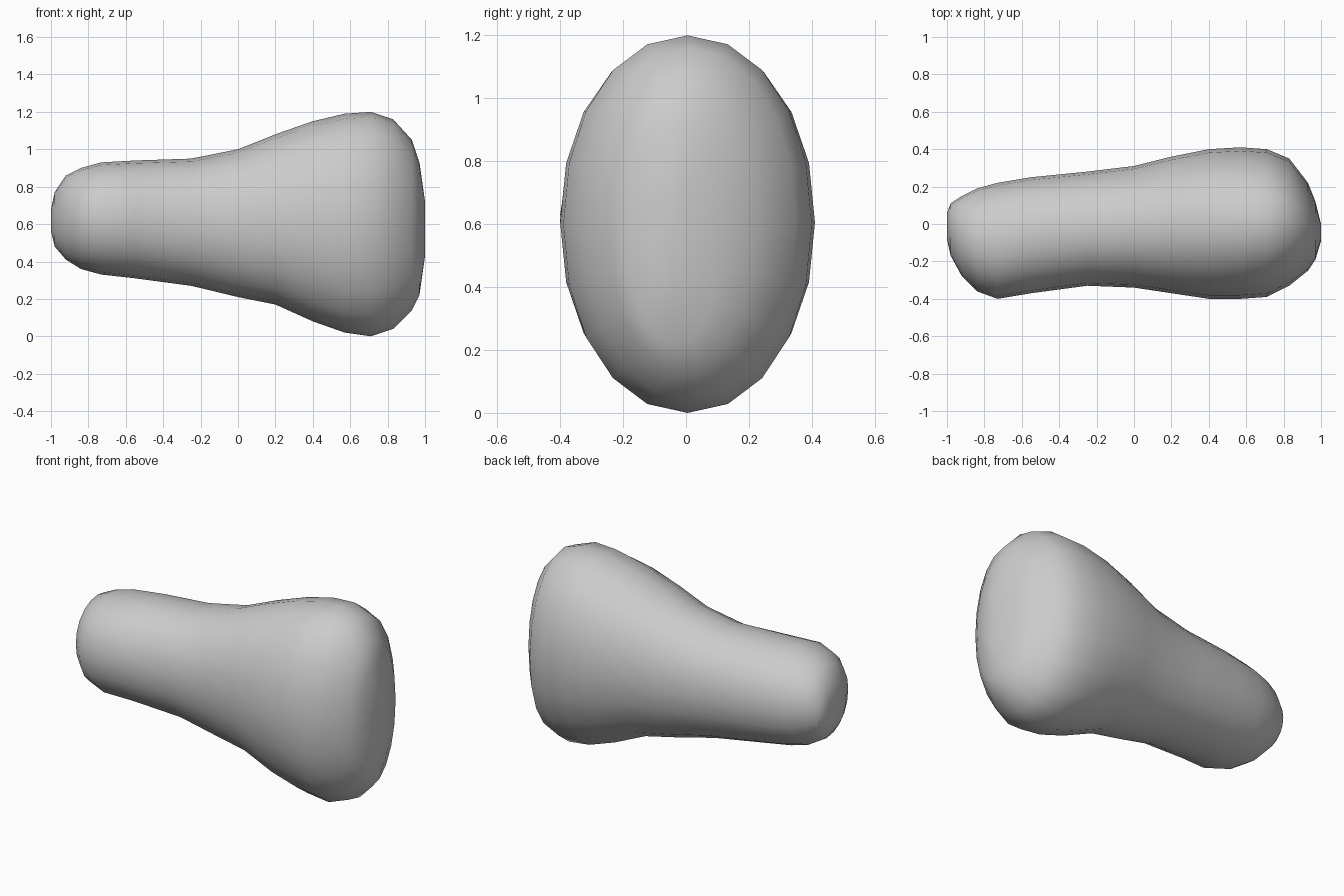
import bpy
import bmesh
from math import sin, cos, tau, copysign, radians

SIDES = 20          # points around each cross-section
ROUNDNESS = 0.96    # below one makes the ovals slightly boxier

# Cross-sections along the body: x, bottom, top, front, back
SECTIONS = [
    (-1.0, .56, .68, -.08, .06),
    (-.98, .48, .77, -.17, .11),
    (-.92, .41, .86, -.28, .15),
    (-.84, .36, .9, -.36, .19),
    (-.73, .33, .93, -.4, .22),
    (-.55, .31, .94, -.37, .25),
    (-.25, .27, .95, -.33, .28),
    (0, .21, 1.0, -.34, .31),
    (.2, .17, 1.08, -.37, .36),
    (.4, .08, 1.15, -.4, .4),
    (.57, .02, 1.19, -.4, .41),
    (.71, 0, 1.2, -.39, .4),
    (.83, .04, 1.16, -.33, .35),
    (.93, .14, 1.05, -.25, .22),
    (.97, .22, .93, -.19, .12),
    (1.0, .43, .72, -.09, .0),
]


def make_material(name, colour):
    """Create a plain single-colour material."""
    material = bpy.data.materials.new(name)
    material.use_nodes = True
    material.diffuse_color = colour
    shader = next(n for n in material.node_tree.nodes
                  if n.type == 'BSDF_PRINCIPLED')
    shader.inputs["Base Color"].default_value = colour
    shader.inputs["Roughness"].default_value = 0.7
    return material


def soften(value):
    """Push a sine or cosine outward to give a fuller oval."""
    return copysign(abs(value) ** ROUNDNESS, value)


def add_ring(bm, x, bottom, top, front, back):
    """Add one oval ring of points across the body."""
    mid_y, half_y = (front + back) / 2, (back - front) / 2
    mid_z, half_z = (bottom + top) / 2, (top - bottom) / 2
    ring = []
    for i in range(SIDES):
        angle = tau * i / SIDES
        ring.append(bm.verts.new((x,
                                  mid_y + half_y * soften(cos(angle)),
                                  mid_z + half_z * soften(sin(angle)))))
    return ring


def build_loft(name, sections, material):
    """Join consecutive rings with quads and close both ends."""
    bm = bmesh.new()
    rings = [add_ring(bm, *section) for section in sections]
    for first, second in zip(rings, rings[1:]):
        for i in range(SIDES):
            j = (i + 1) % SIDES
            bm.faces.new((first[i], first[j], second[j], second[i]))
    bm.faces.new(rings[0])
    bm.faces.new(rings[-1])
    bmesh.ops.recalc_face_normals(bm, faces=bm.faces)
    mesh = bpy.data.meshes.new(name)
    bm.to_mesh(mesh)
    bm.free()
    mesh.materials.append(material)
    obj = bpy.data.objects.new(name, mesh)
    bpy.context.collection.objects.link(obj)
    return obj


default_cube = bpy.data.objects.get("Cube")
if default_cube:
    bpy.data.objects.remove(default_cube, do_unlink=True)

# Flared stone body, narrow on one side and broad on the other
grey = make_material("stone grey", (.6, .6, .6, 1))
body = build_loft("flared_stone_body", SECTIONS, grey)

# Smooth shading with crisp end edges
bpy.ops.object.select_all(action='DESELECT')
body.select_set(True)
bpy.context.view_layer.objects.active = body
bpy.ops.object.shade_smooth_by_angle(angle=radians(35))
